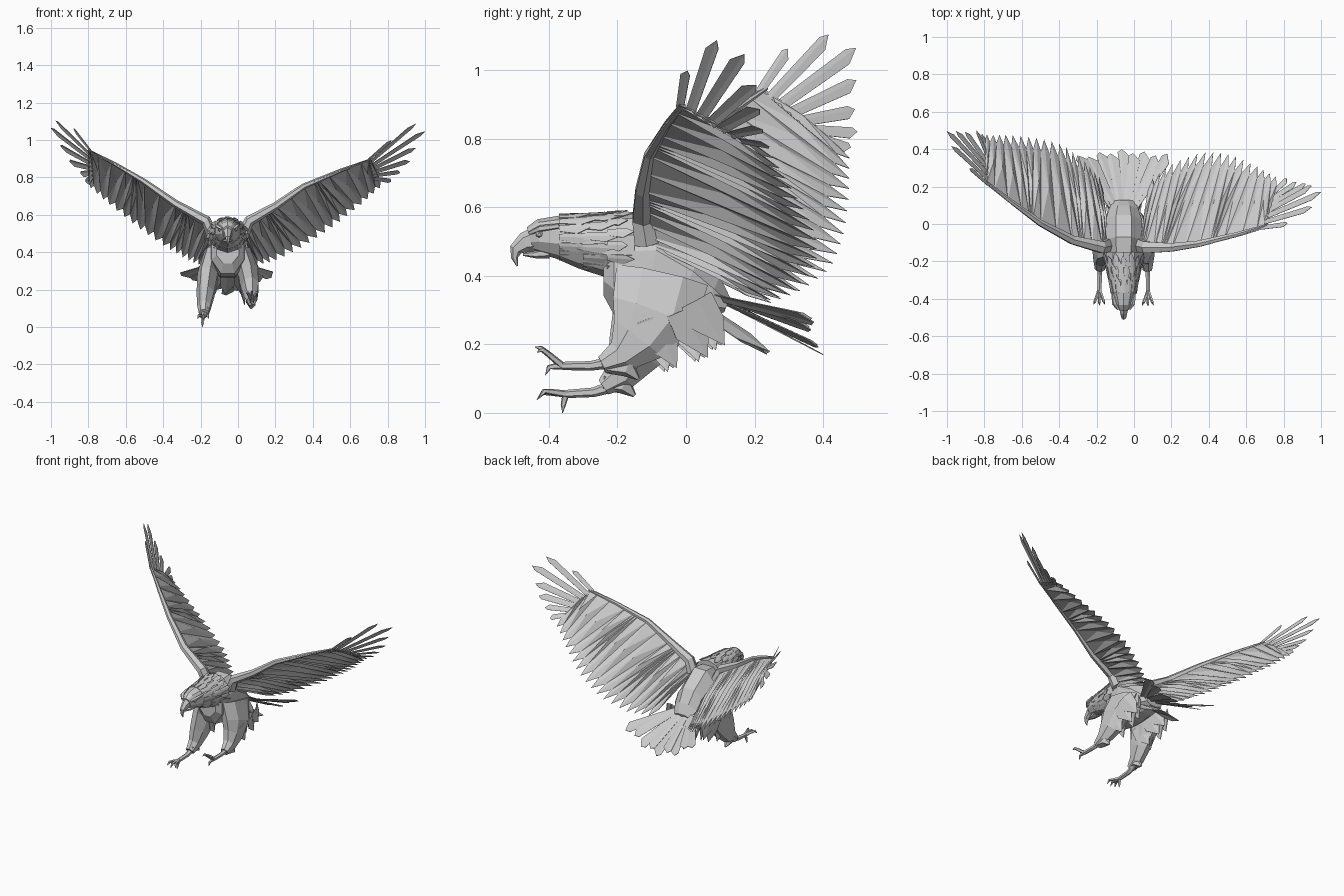
import bpy, bmesh, math
from mathutils import Vector as V

if "Cube" in bpy.data.objects:
    bpy.data.objects.remove(bpy.data.objects["Cube"])

CX = -0.055  # body centre line


def finish(name, bm, thick=0.0):
    if not thick:
        bmesh.ops.recalc_face_normals(bm, faces=bm.faces)
    me = bpy.data.meshes.new(name)
    bm.to_mesh(me)
    bm.free()
    ob = bpy.data.objects.new(name, me)
    bpy.context.collection.objects.link(ob)
    if thick:
        mod = ob.modifiers.new("thickness", "SOLIDIFY")
        mod.thickness = thick
        mod.offset = 0
    return ob


def add_tube(bm, pts, n=6, ref=(1, 0, 0)):
    """Loft through (x, y, z, half width, half height)."""
    cs = [V(p[:3]) for p in pts]
    rings = []
    for i, p in enumerate(pts):
        t = (cs[min(i + 1, len(cs) - 1)] - cs[max(i - 1, 0)]).normalized()
        s = V(ref)
        s = (s - t * s.dot(t)).normalized()
        u = t.cross(s)
        rings.append([bm.verts.new(cs[i] + s * p[3] * math.cos(a) + u * p[4] * math.sin(a))
                      for a in (2 * math.pi * (k + .5) / n for k in range(n))])
    for r, q in zip(rings, rings[1:]):
        for k in range(n):
            bm.faces.new((r[k], r[(k + 1) % n], q[(k + 1) % n], q[k]))
    bm.faces.new(rings[0][::-1])
    bm.faces.new(rings[-1])


def tube(name, pts, n=6, ref=(1, 0, 0)):
    bm = bmesh.new()
    add_tube(bm, pts, n, ref)
    return finish(name, bm)


def add_feather(bm, root, tip, w, nrm, base=0.45, slant=0.88):
    """Ridged feather with a slanted, pointed end."""
    root, tip = V(root), V(tip)
    d = tip - root
    s = d.cross(V(nrm)).normalized() * w / 2
    ridge = V(nrm).normalized() * w * 0.1
    vs = [bm.verts.new(p) for p in (root - s * base, root + ridge, root + s * base,
                                    root + d * slant + s, tip - s * .3, root + d * (slant + .07) - s)]
    bm.faces.new((vs[0], vs[1], vs[4], vs[5]))
    bm.faces.new((vs[1], vs[2], vs[3], vs[4]))


def sample(pts, t):
    f = t * (len(pts) - 1)
    i = min(int(f), len(pts) - 2)
    return pts[i].lerp(pts[i + 1], f - i)


def fan(t):
    """Bunch the feather roots so they spread out from a few points."""
    return t - .95 * math.sin(6 * math.pi * t) / (6 * math.pi)


def wing(side, lead, trail, tips):
    lead, trail, tips = ([V(p) for p in q] for q in (lead, trail, tips))
    # pleated sheet of flight feathers, each folded along its shaft
    bm = bmesh.new()
    n = 18
    for i in range(n):
        t0, t1 = i / n, (i + 1) / n
        a, b = sample(lead, fan(t0)), sample(lead, fan(t1))
        ea, eb = sample(trail, t0), sample(trail, t1)
        nm = (eb - a).cross(b - ea).normalized()
        nm *= 1 if nm.z > 0 else -1
        root = a.lerp(b, .5)
        tip = ea.lerp(eb, .6) + (ea.lerp(eb, .5) - root) * 0.03
        mid = root.lerp(tip, .45) + nm * .018
        v = [bm.verts.new(c) for c in (a, b, b.lerp(eb, .88), tip, a.lerp(ea, .88), mid)]
        for j in range(5):
            bm.faces.new((v[j], v[(j + 1) % 5], v[5]))
    finish(side + "_wing_flight_feathers", bm, 0.002)
    # spread finger feathers at the wing end
    bm = bmesh.new()
    w, e = lead[-1], trail[-1]
    for i, tip in enumerate(tips):
        base = w.lerp(e, 0.04 + 0.9 * i / (len(tips) - 1))
        root = base + (lead[-2].lerp(w, .5) - base) * 0.25
        nm = (tip - base).cross(e - w)
        nm *= 1 if nm.z > 0 else -1
        add_feather(bm, root, tip, (.030, .038, .042, .042, .042, .036, .034)[i], nm, .8, .84)
    finish(side + "_wing_tip_feathers", bm, 0.002)
    # wing arm along the leading edge
    arm = [(*(p + V((0, .015, -.003))), r, r * .8)
           for p, r in zip(lead, (.04, .036, .026, .019, .013, .006))]
    tube(side + "_wing_arm", arm, 6, (0, 1, 0))


wing("right",
     [(.03, -.13, .50), (.06, -.14, .57), (.2, -.14, .65), (.35, -.12, .755), (.55, -.07, .84), (.71, -.02, .90)],
     [(.08, .22, .33), (.2, .31, .36), (.36, .37, .445), (.51, .36, .545), (.65, .30, .655), (.77, .24, .76)],
     [(.82, 0, 1.0), (.95, .085, 1.09), (1.0, .165, 1.05), (.95, .2, .96), (.92, .21, .89), (.87, .22, .83), (.82, .24, .78)])
wing("left",
     [(-.14, -.13, .50), (-.17, -.14, .57), (-.33, -.1, .66), (-.5, -.01, .78), (-.65, .1, .87), (-.8, .22, .95)],
     [(-.17, .22, .32), (-.26, .32, .36), (-.38, .41, .43), (-.53, .45, .535), (-.68, .465, .655), (-.8, .47, .76)],
     [(-.88, .3, 1.06), (-.975, .42, 1.10), (-1.0, .5, 1.06), (-.95, .5, .965), (-.9, .495, .88), (-.84, .5, .815), (-.81, .48, .77)])

# body, lofted from chest to rump
tube("body", [(CX, -.24, .415, .065, .08), (CX, -.21, .415, .095, .14), (CX, -.10, .415, .11, .16),
              (CX, 0, .37, .105, .125), (CX, .07, .335, .085, .075), (CX, .12, .315, .06, .025)], 8)

# head and neck
HEAD = [(-.455, .508, .028, .035), (-.43, .515, .045, .05), (-.37, .513, .066, .064),
        (-.30, .50, .080, .080), (-.23, .49, .094, .094), (-.15, .49, .10, .095)]
tube("head", [(CX, *h) for h in HEAD], 10)

# layered pointed feathers around the neck
bm = bmesh.new()
for k, (y, zc, a, b) in enumerate(HEAD[2:5]):
    for j in range(16):
        ang = 2 * math.pi * (j + k * .5) / 16
        c, s = math.cos(ang), math.sin(ang)
        add_feather(bm, (CX + a * c, y, zc + b * s),
                    (CX + (a + .020) * c, y + .11 - .03 * (k == 2) - .02 * (j % 2), zc - .006 + (b + .012) * s),
                    .030, (c, 0, s), .6, .6)
finish("neck_feathers", bm, .003)

# hooked beak, lower bill, brows and eyes
tube("upper_beak", [(CX, -.43, .507, .032, .04), (CX, -.47, .497, .022, .03), (CX, -.497, .476, .014, .019),
                    (CX, -.500, .452, .008, .010), (CX, -.492, .428, .002, .002)], 6)
tube("lower_beak", [(CX, -.40, .468, .028, .018), (CX, -.44, .462, .02, .011), (CX, -.475, .462, .006, .004)], 6)
for side, sx in (("left", -1), ("right", 1)):
    tube(side + "_brow", [(CX + sx * .03, -.455, .525, .008, .006), (CX + sx * .05, -.425, .538, .013, .010),
                          (CX + sx * .06, -.37, .545, .006, .008)], 5)
    bpy.ops.mesh.primitive_ico_sphere_add(subdivisions=1, radius=.012, location=(CX + sx * .042, -.428, .522))
    bpy.context.object.name = side + "_eye"

# fanned tail, outer feathers raised
bm = bmesh.new()
for i in range(9):
    f = (i - 4) / 4
    add_feather(bm, (CX + .05 * f, .07, .34 + .006 * (i % 2)),
                (CX + .24 * f, .40 - .03 * abs(f) - .015 * (i % 2), .17 + .10 * f * f + .02 * (i % 2)),
                .064, (-.5 * f, .4, 1), .5, .88)
for f in (-1, 0, 1):
    add_feather(bm, (CX + .05 * f, .04, .31), (CX + .08 * f, .24, .175), .08, (.5 * f, .5, 1), .9, .6)
finish("tail_feathers", bm, .003)


def leg(side, path, shank, tuft, toes):
    # feathered thigh, then the bare shank
    tube(side + "_thigh", path, 7)
    tube(side + "_shank", shank, 6)
    # pointed thigh tufts hanging behind the leg
    bm = bmesh.new()
    x = path[1][0]
    for dx in (-.042, .042):
        for ry, rz, ty, tz in tuft:
            add_feather(bm, (x + dx, ry, rz), (x + dx * .4, ty, tz), .10, (math.copysign(1, dx), .25, 0), 1.0, .45)
    finish(side + "_thigh_tufts", bm, .003)
    # toes with curved talons
    bm = bmesh.new()
    b = V(shank[-1][:3])
    for dx, dy, dz, hook in toes:
        d = V((dx, dy, dz))
        add_tube(bm, [(*b, .011, .011), (*(b + d * .5 + V((0, 0, .006))), .008, .009),
                      (*(b + d * .8 + V((0, 0, .008))), .008, .008),
                      (*(b + d + V((0, 0, hook))), .001, .001)], 5)
    finish(side + "_foot", bm)


TUFT = [(-.10, .28, -.04, .125), (-.01, .30, .05, .155), (.03, .33, .10, .19)]
leg("right",
    [(.025, -.07, .40, .045, .14), (.055, -.095, .29, .058, .13), (.065, -.14, .215, .05, .09),
     (.07, -.19, .165, .038, .05), (.073, -.245, .14, .026, .026)],
    [(.073, -.20, .15, .018, .018), (.074, -.28, .137, .013, .014), (.075, -.36, .137, .013, .012)],
    TUFT, [(0, -.08, .055, 0), (-.03, -.075, .05, -.01), (.03, -.075, .05, -.01), (0, -.05, -.015, -.012)])
leg("left",
    [(-.135, -.07, .40, .045, .14), (-.16, -.095, .28, .058, .125), (-.172, -.15, .18, .05, .085),
     (-.18, -.19, .11, .038, .05), (-.182, -.24, .075, .028, .026)],
    [(-.182, -.19, .085, .02, .02), (-.183, -.27, .06, .014, .014), (-.185, -.35, .055, .013, .012)],
    [(a, b - .01, c - .01, d) for a, b, c, d in TUFT],
    [(0, -.085, -.005, -.012), (-.03, -.08, 0, -.012), (.03, -.08, 0, -.012), (-.005, -.01, -.05, -.005)])
# heel plumes behind the ankles
for side, x, y, z in (("left", -.18, -.18, .09), ("right", .07, -.17, .14)):
    tube(side + "_ankle_plume", [(x, y - .06, z, .026, .026), (x, y, z - .005, .03, .032),
                                 (x, y + .03, z - .04, .006, .006)], 5)
